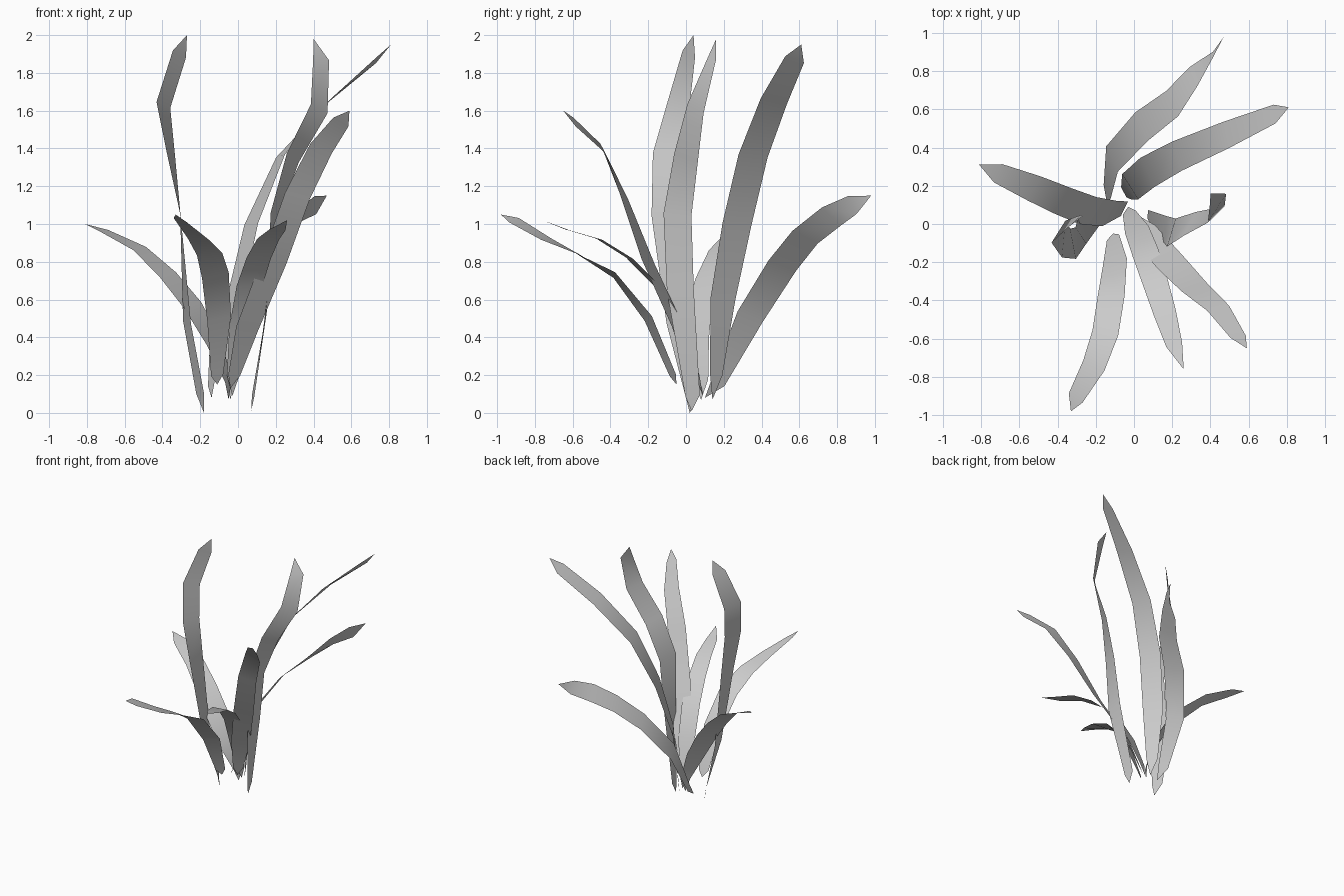
import bpy
import bmesh
from math import cos, sin, radians
from mathutils import Vector

cube = bpy.data.objects.get("Cube")
if cube:
    bpy.data.objects.remove(cube, do_unlink=True)

# One plain grey for the whole tuft
grey = bpy.data.materials.new("leaf_grey")
grey.use_nodes = True
colour = (0.6, 0.6, 0.6, 1.0)
grey.diffuse_color = colour
shader = grey.node_tree.nodes["Principled BSDF"]
shader.inputs["Base Color"].default_value = colour
shader.inputs["Roughness"].default_value = 0.9

# Relative leaf width from the pointed base to the pointed tip
TAPER = (0, 0.5, 0.92, 1, 0.95, 0.85, 0.62, 0)


def leaf(name, width, headings, spine):
    """Sweep a tapered ribbon along the spine.

    The headings (degrees) give the compass direction of the ribbon's
    width near its base, at its middle and near its tip.
    """
    base, middle, tip = headings
    points = [Vector(p) for p in spine]
    last = len(points) - 1
    mesh_builder = bmesh.new()
    rows = []
    for i, point in enumerate(points):
        if i in (0, last):
            rows.append([mesh_builder.verts.new(point)])
            continue
        tangent = (points[i + 1] - points[i - 1]).normalized()
        along = 2 * (i - 1) / (last - 2) - 1
        twist = (tip - middle) if along > 0 else (middle - base)
        heading = radians(middle + twist * along)
        across = Vector((cos(heading), sin(heading), 0))
        across -= tangent * across.dot(tangent)
        across = across.normalized() * width * TAPER[i] / 2
        rows.append([mesh_builder.verts.new(point - across),
                     mesh_builder.verts.new(point + across)])

    # Join neighbouring rows; the ends close into triangles
    for lower, upper in zip(rows, rows[1:]):
        mesh_builder.faces.new(lower + upper[::-1])
    for face in mesh_builder.faces:
        face.smooth = True

    mesh = bpy.data.meshes.new(name)
    mesh_builder.to_mesh(mesh)
    mesh_builder.free()
    mesh.materials.append(grey)
    obj = bpy.data.objects.new(name, mesh)
    bpy.context.collection.objects.link(obj)
    return obj


# Tall upright leaves on either side
leaf("tall_leaf_left", 0.155, (100, 65, 30), [
    (.07, .03, .01), (.08, .035, .09), (.165, -.03, .65), (.195, -.045, 1.05),
    (.29, 0, 1.35), (.43, .05, 1.61), (.44, .135, 1.87), (.4, .16, 1.98)])
leaf("tall_leaf_right", 0.165, (120, 83, 42), [
    (-.18, .02, 0), (-.2, .03, .1), (-.27, -.03, .48), (-.305, -.1, 1.05),
    (-.355, -.1, 1.37), (-.395, -.04, 1.63), (-.31, .015, 1.9), (-.27, .04, 2)])

# Leaves arching to the back
leaf("tall_leaf_back", 0.17, (130, 110, 75), [
    (-.04, .14, .07), (-.04, .16, .2), (-.02, .195, .6), (.07, .27, 1),
    (.225, .355, 1.36), (.48, .465, 1.65), (.735, .575, 1.87), (.81, .61, 1.95)])
leaf("low_leaf_back", 0.17, (112, 95, 57), [
    (-.14, .1, .08), (-.14, .17, .16), (-.115, .34, .51), (.04, .51, .78),
    (.2, .63, .93), (.31, .77, 1.04), (.41, .88, 1.1), (.47, .98, 1.15)])

# Leaf arching to the right
leaf("low_leaf_right", 0.17, (62, 47, 55), [
    (-.05, .08, .07), (-.05, .08, .17), (-.13, .055, .38), (-.24, .07, .57),
    (-.37, .12, .73), (-.52, .185, .87), (-.71, .265, .965), (-.81, .31, 1)])

# Leaves arching to the front
leaf("middle_leaf_front", 0.15, (32, 20, -18), [
    (-.04, .05, .13), (-.02, .03, .2), (.05, -.04, .45), (.19, -.2, .8),
    (.315, -.33, 1.15), (.44, -.44, 1.4), (.545, -.59, 1.54), (.59, -.65, 1.6)])
leaf("low_leaf_front", 0.14, (18, 14, 5), [
    (-.03, .09, .09), (-.025, .06, .2), (.015, -.03, .45), (.06, -.15, .67),
    (.11, -.3, .82), (.16, -.46, .92), (.21, -.63, .97), (.26, -.76, 1.02)])
leaf("low_leaf_front_right", 0.145, (30, 12, -62), [
    (-.11, -.05, .15), (-.11, -.07, .2), (-.1, -.2, .5), (-.12, -.38, .73),
    (-.15, -.57, .84), (-.21, -.74, .92), (-.305, -.91, 1.02), (-.33, -.98, 1.05)])
